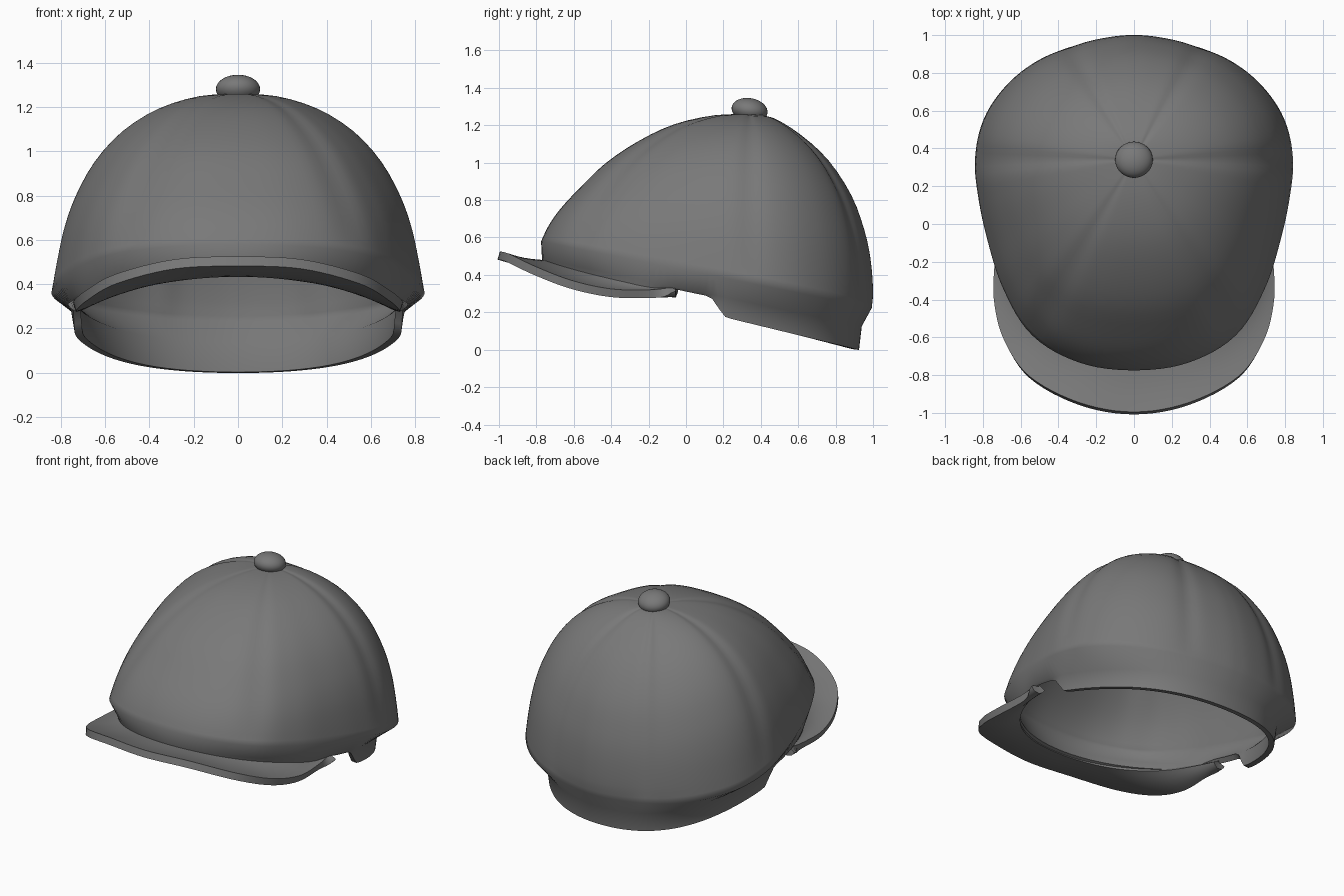
import bpy, bmesh, math
from math import sin, cos, pi, radians

if "Cube" in bpy.data.objects:
    bpy.data.objects.remove(bpy.data.objects["Cube"])

CY = 0.34      # crown apex y
SEG = 144

dark = bpy.data.materials.new("dark_grey")
dark.diffuse_color = (.19, .19, .19, 1)
dark.use_nodes = True
dark.node_tree.nodes["Principled BSDF"].inputs["Base Color"].default_value = dark.diffuse_color


def spline(pts, t):
    """Catmull-Rom through evenly spaced control points, t in 0..len-1."""
    i = max(0, min(int(t), len(pts) - 2))
    u = t - i
    p1, p2 = pts[i], pts[i + 1]
    p0 = pts[i - 1] if i > 0 else [2 * a - b for a, b in zip(p1, p2)]
    p3 = pts[i + 2] if i + 2 < len(pts) else [2 * b - a for a, b in zip(p1, p2)]
    return [0.5 * (2 * b + (c - a) * u + (2 * a - 5 * b + 4 * c - d) * u * u
                   + (3 * b - a - 3 * c + d) * u ** 3)
            for a, b, c, d in zip(p0, p1, p2, p3)]


def ramp(a, b, x):
    u = max(0, min(1, (x - a) / (b - a)))
    return u * u * (3 - 2 * u)


def finish(name, bm, thickness=0, angle=35):
    me = bpy.data.meshes.new(name)
    bm.to_mesh(me)
    bm.free()
    me.materials.append(dark)
    ob = bpy.data.objects.new(name, me)
    bpy.context.collection.objects.link(ob)
    bpy.ops.object.select_all(action='DESELECT')
    ob.select_set(True)
    bpy.context.view_layer.objects.active = ob
    if thickness:
        mod = ob.modifiers.new("thickness", 'SOLIDIFY')
        mod.thickness = thickness
        mod.offset = -1
        bpy.ops.object.modifier_apply(modifier=mod.name)
    bpy.ops.object.shade_smooth_by_angle(angle=radians(angle))
    return ob


# Crown plan radius every 15 degrees, from the front round to the back
PLAN = [(1.115,), (1.112,), (1.075,), (0.975,), (0.89,), (0.85,), (0.842,),
        (0.825,), (0.785,), (0.738,), (0.692,), (0.666,), (0.66,)]
# Normalised (radius, height) profiles from fold to apex
FRONT = [(1, 0), (.965, .12), (.91, .25), (.82, .41), (.69, .615),
         (.53, .79), (.36, .92), (.17, .99), (0, 1)]
SIDE = [(1, 0), (.975, .15), (.94, .31), (.88, .475), (.775, .655),
        (.625, .81), (.43, .925), (.21, .988), (0, 1)]
BACK = [(.99, 0), (1, .09), (.98, .25), (.93, .40), (.825, .58),
        (.64, .76), (.42, .89), (.19, .98), (0, 1)]


def plan_radius(th):
    a = math.degrees(math.asin(max(-1, min(1, sin(th)))))
    return spline(PLAN, (a + 90) / 15)[0]


def band_radius(th):
    # ray from the apex axis to the head-opening ellipse, fuller at the back
    a = (cos(th) / .745) ** 2 + (sin(th) / .84) ** 2
    b = 2 * (CY - .085) * sin(th) / .84 ** 2
    c = ((CY - .085) / .84) ** 2 - 1
    r = (-b + math.sqrt(b * b - 4 * a * c)) / (2 * a)
    return r * (1 + .035 * sin(2 * th) ** 2) if sin(th) > 0 else r


def band_top(y):
    return .323 - .21 * y


def band_bottom(y):
    u = ramp(.12, .22, y)
    front = band_top(y) - .012 - .035 * ramp(.05, .3, -y)
    return (1 - u) * front + u * (.2236 - .243 * y)


def seam(th):
    # six panels: groove at every 60 degrees
    d = (th + pi / 6) % (pi / 3) - pi / 6
    return math.exp(-(d / .085) ** 2)


# Crown with gathered panels, fold and head band in one skin
bm = bmesh.new()
STEPS = 24
rings = [[] for _ in range(STEPS + 3)]
for i in range(SEG):
    th = 2 * pi * i / SEG
    c, s = cos(th), sin(th)

    def add(k, r, z):
        rings[k].append(bm.verts.new((r * c, CY + r * s, z)))

    rb = band_radius(th)
    add(0, rb, band_bottom(CY + rb * s))
    add(1, rb + .015, band_top(CY + (rb + .015) * s))
    R = plan_radius(th)
    z0 = .424 - .2 * (CY + R * s)
    for j in range(STEPS):
        t = j / STEPS
        side = spline(SIDE, t * 8)
        end = spline(BACK if s > 0 else FRONT, t * 8)
        f, h = [a * c * c + b * s * s for a, b in zip(side, end)]
        g = 1 - .016 * seam(th) * sin(pi * t ** .8)
        add(j + 2, R * f * g, z0 + (1.26 - z0) * h * g)
for k in range(STEPS + 1):
    for i in range(SEG):
        n = (i + 1) % SEG
        bm.faces.new((rings[k][i], rings[k][n], rings[k + 1][n], rings[k + 1][i]))
apex = bm.verts.new((0, CY, 1.26))
for i in range(SEG):
    bm.faces.new((rings[STEPS + 1][i], rings[STEPS + 1][(i + 1) % SEG], apex))
finish("crown", bm, .035, 75)

# Brim: loft from the band line to the outer edge
OUTER = [(.73, -.06, .335), (.738, -.2, .32), (.742, -.4, .325), (.69, -.61, .37),
         (.555, -.805, .445), (.29, -.945, .512), (0, -.995, .525)]
OUTER += [(-x, y, z) for x, y, z in OUTER[-2::-1]]
bm = bmesh.new()
COLS, ROWS = 72, 6
grid = []
for i in range(COLS + 1):
    t = i / COLS
    ox, oy, oz = spline(OUTER, t * 12)
    a = radians(9 + 162 * t)
    ix, iy = .725 * cos(a), .085 - .825 * sin(a)
    iz = band_top(iy) - .012 * sin(2 * a) ** 2
    col = []
    for j in range(ROWS + 1):
        v = j / ROWS
        sag = .01 * sin(pi * v)
        col.append(bm.verts.new((ix + (ox - ix) * v, iy + (oy - iy) * v,
                                 iz + (oz - iz) * v - sag)))
    grid.append(col)
for i in range(COLS):
    for j in range(ROWS):
        bm.faces.new((grid[i][j], grid[i + 1][j], grid[i + 1][j + 1], grid[i][j + 1]))
bm.normal_update()
if sum(f.normal.z for f in bm.faces) < 0:
    bmesh.ops.reverse_faces(bm, faces=bm.faces[:])
finish("brim", bm, .045, 50)

# Top button
bm = bmesh.new()
bmesh.ops.create_uvsphere(bm, u_segments=32, v_segments=16, radius=1)
bmesh.ops.scale(bm, vec=(.1, .097, .064), verts=bm.verts)
button = finish("top_button", bm, 0, 60)
button.location = (0, CY, 1.281)
button.rotation_euler = (radians(-10), 0, 0)
